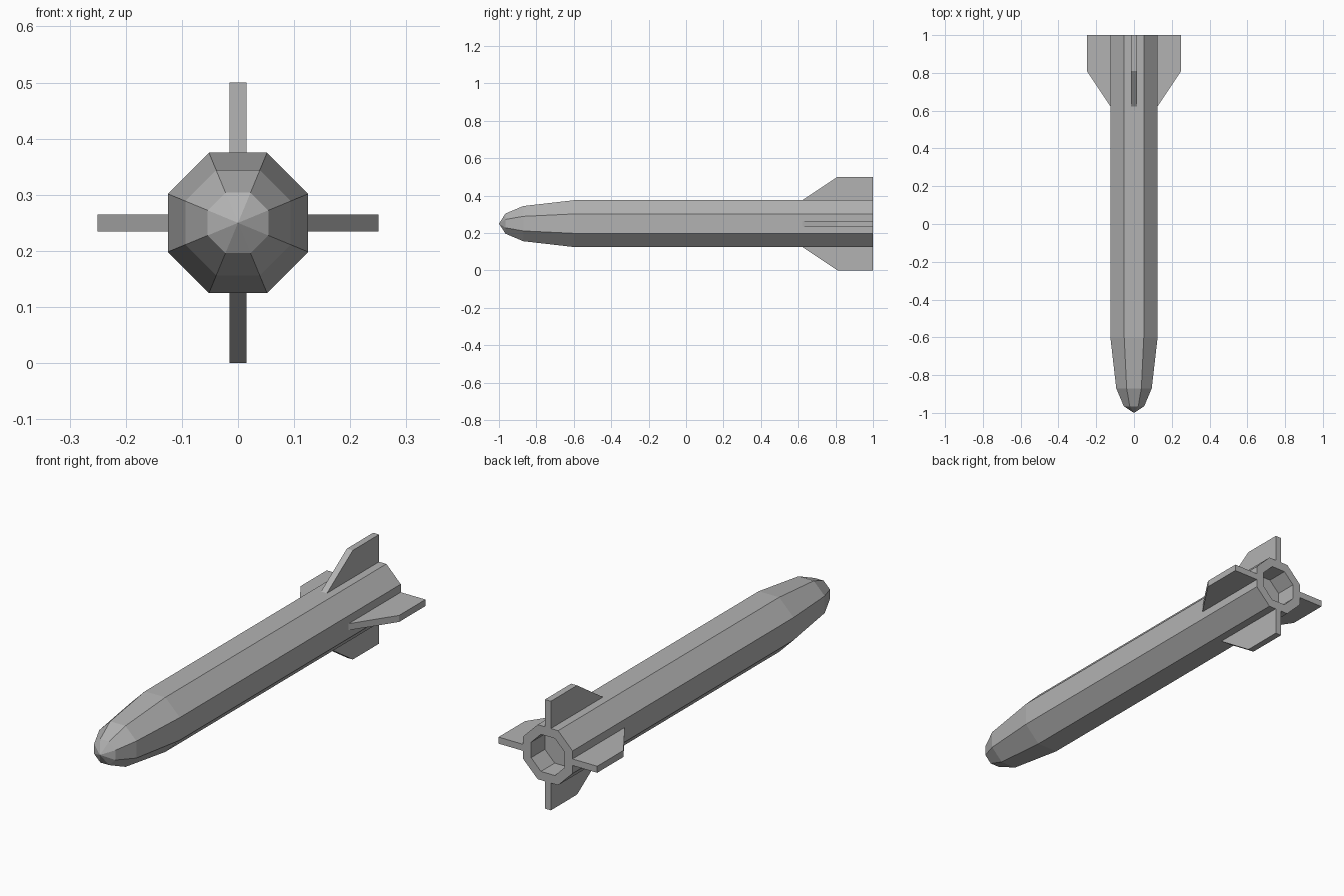
import bpy, bmesh, math
from mathutils import Matrix

cube = bpy.data.objects.get("Cube")
if cube:
    bpy.data.objects.remove(cube)

AXIS_Z = 0.25
SIDES = 8

grey = bpy.data.materials.new("plain grey")
grey.use_nodes = True
colour = (0.45, 0.45, 0.45, 1)
grey.diffuse_color = colour
grey.node_tree.nodes["Principled BSDF"].inputs["Base Color"].default_value = colour


def finish(name, bm):
    bmesh.ops.recalc_face_normals(bm, faces=bm.faces)
    mesh = bpy.data.meshes.new(name)
    bm.to_mesh(mesh)
    bm.free()
    mesh.materials.append(grey)
    obj = bpy.data.objects.new(name, mesh)
    bpy.context.collection.objects.link(obj)
    obj.location.z = AXIS_Z
    return obj


def octagon(bm, y, apothem):
    r = apothem / math.cos(math.pi / SIDES)
    angles = [(i + 0.5) * math.tau / SIDES for i in range(SIDES)]
    return [bm.verts.new((r * math.cos(a), y, r * math.sin(a))) for a in angles]


# Body: faceted nose, straight tube and recessed nozzle as (y, apothem) rings
profile = [(-0.965, 0.054), (-0.87, 0.094), (-0.6, 0.125),
           (1.0, 0.125), (1.0, 0.085), (0.9, 0.085)]
bm = bmesh.new()
rings = [octagon(bm, y, a) for y, a in profile]
tip = bm.verts.new((0, -1, 0))
for i in range(SIDES):
    j = (i + 1) % SIDES
    bm.faces.new((tip, rings[0][i], rings[0][j]))
    for a, b in zip(rings, rings[1:]):
        bm.faces.new((a[i], a[j], b[j], b[i]))
bm.faces.new(rings[-1])
finish("rocket_body", bm)

# Fins: one swept plate repeated around the axis
outline = [(0.12, 0.615), (0.25, 0.81), (0.25, 1.0), (0.12, 1.0)]
for k, side in enumerate(("left", "top", "right", "bottom")):
    bm = bmesh.new()
    face = bm.faces.new([bm.verts.new((x, y, -0.015)) for x, y in outline])
    ext = bmesh.ops.extrude_face_region(bm, geom=[face])
    verts = [v for v in ext["geom"] if isinstance(v, bmesh.types.BMVert)]
    bmesh.ops.translate(bm, verts=verts, vec=(0, 0, 0.03))
    bmesh.ops.rotate(bm, verts=bm.verts, matrix=Matrix.Rotation(-k * math.pi / 2, 3, "Y"))
    finish(side + "_fin", bm)
